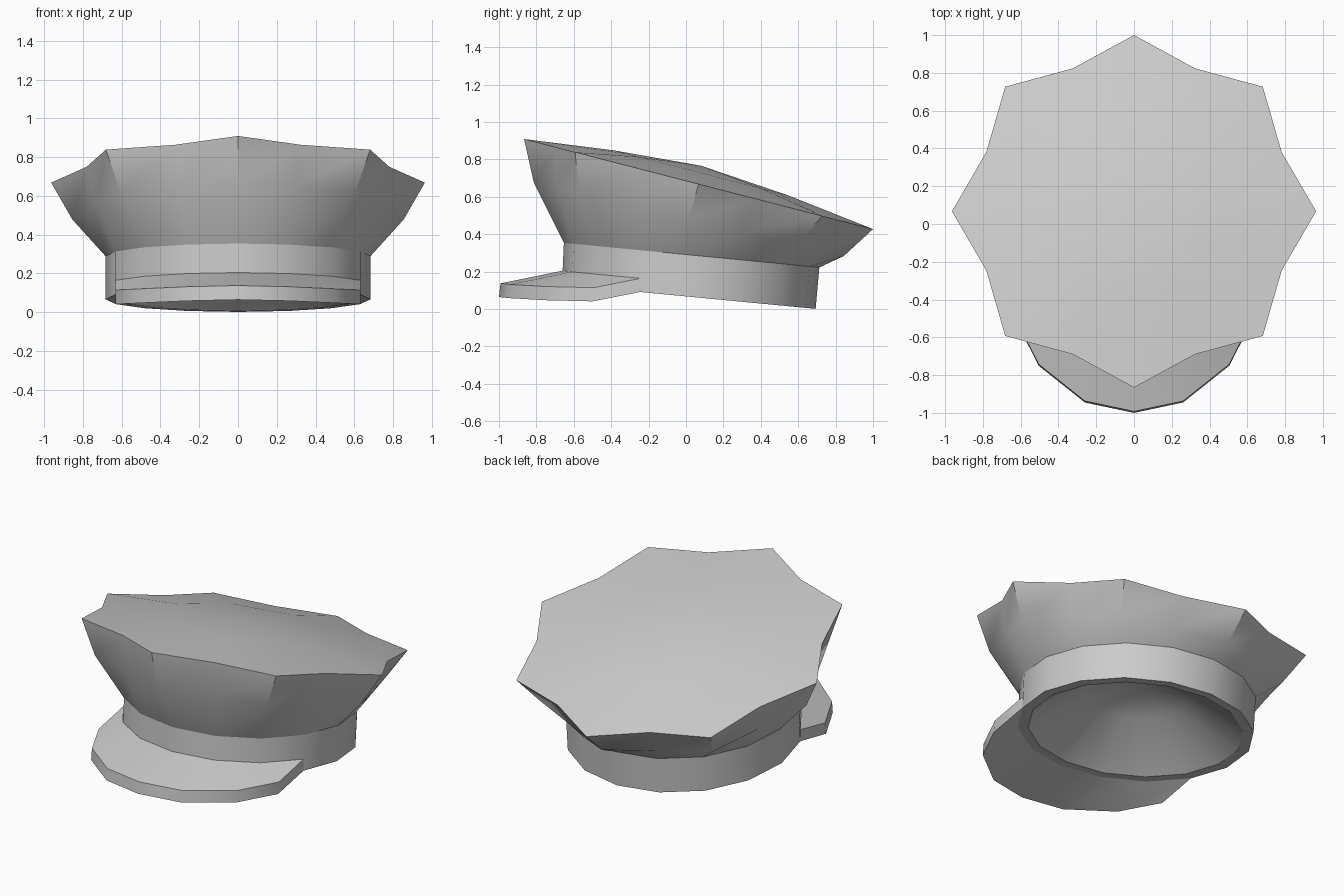
import bpy, bmesh
from math import sin, cos, tau, radians

if "Cube" in bpy.data.objects:
    bpy.data.objects.remove(bpy.data.objects["Cube"])

N = 16


def ring(tip_x, tip_y, valley, cy, cz, slope):
    """16-point ring on a tilted plane; odd points are scaled by valley."""
    pts = []
    for i in range(N):
        a = tau * i / N
        k = valley if i % 2 else 1.0
        y = tip_y * k * sin(a)
        pts.append((tip_x * k * cos(a), cy + y, cz + slope * y))
    return pts


def finish(bm, name, angle=32):
    bmesh.ops.recalc_face_normals(bm, faces=bm.faces)
    me = bpy.data.meshes.new(name)
    bm.to_mesh(me)
    bm.free()
    ob = bpy.data.objects.new(name, me)
    bpy.context.collection.objects.link(ob)
    bpy.ops.object.select_all(action='DESELECT')
    ob.select_set(True)
    bpy.context.view_layer.objects.active = ob
    bpy.ops.object.shade_smooth_by_angle(angle=radians(angle))
    return ob


def loft(name, rings, apex):
    """Skin successive rings and close the last one to an apex."""
    bm = bmesh.new()
    loops = [[bm.verts.new(p) for p in r] for r in rings]
    for a, b in zip(loops, loops[1:]):
        for i in range(N):
            j = (i + 1) % N
            bm.faces.new((a[i], a[j], b[j], b[i]))
    tip = bm.verts.new(apex)
    for i in range(N):
        bm.faces.new((loops[-1][i], loops[-1][(i + 1) % N], tip))
    return finish(bm, name)


TILT = -0.096
BASE_Y, BASE_Z = 0.015, 0.066

# Crown: flared sides rising to an eight-pointed rim, with a shallow domed top
loft("crown", [
    ring(0.683, 0.683, 1.0, 0.03, 0.288, TILT),
    ring(0.855, 0.828, 0.925, 0.015, 0.478, -0.236),
    ring(0.964, 0.933, 0.878, 0.067, 0.668, -0.258),
    ring(0.48, 0.465, 0.92, 0.08, 0.728, -0.258),
], (0, 0.08, 0.766))

# Head band: outer wall, bottom lip and domed hollow
hollow = [(0.62, 0.0), (0.31, 0.22)]
loft("head_band", [
    ring(0.683, 0.683, 1.0, 0.03, 0.288, TILT),
    ring(0.683, 0.678, 1.0, BASE_Y, BASE_Z, TILT),
] + [ring(r, r, 1.0, BASE_Y + h * 0.07, BASE_Z + h, TILT) for r, h in hollow],
    (0, 0.04, BASE_Z + 0.34))

# Visor: slab between the front of the band and a wider outer curve
half = [(0.632, -0.5, 0.041), (0.505, -0.75, 0.047), (0.26, -0.945, 0.058)]
outer = [(-x, y, z) for x, y, z in half] + [(0, -1.0, 0.064)] + half[::-1]
inner = ring(0.683, 0.678, 1.0, BASE_Y, BASE_Z, TILT)[9:16]
bm = bmesh.new()
low_in, low_out = ([bm.verts.new(p) for p in row] for row in (inner, outer))
top_in, top_out = ([bm.verts.new((x, y + lean, z + 0.073)) for x, y, z in row]
                   for row, lean in ((inner, 0), (outer, 0.008)))
for a, b in ((low_in, low_out), (low_out, top_out), (top_out, top_in), (top_in, low_in)):
    for i in range(6):
        bm.faces.new((a[i], a[i + 1], b[i + 1], b[i]))
for i in (0, 6):
    bm.faces.new((low_in[i], low_out[i], top_out[i], top_in[i]))
finish(bm, "visor")
